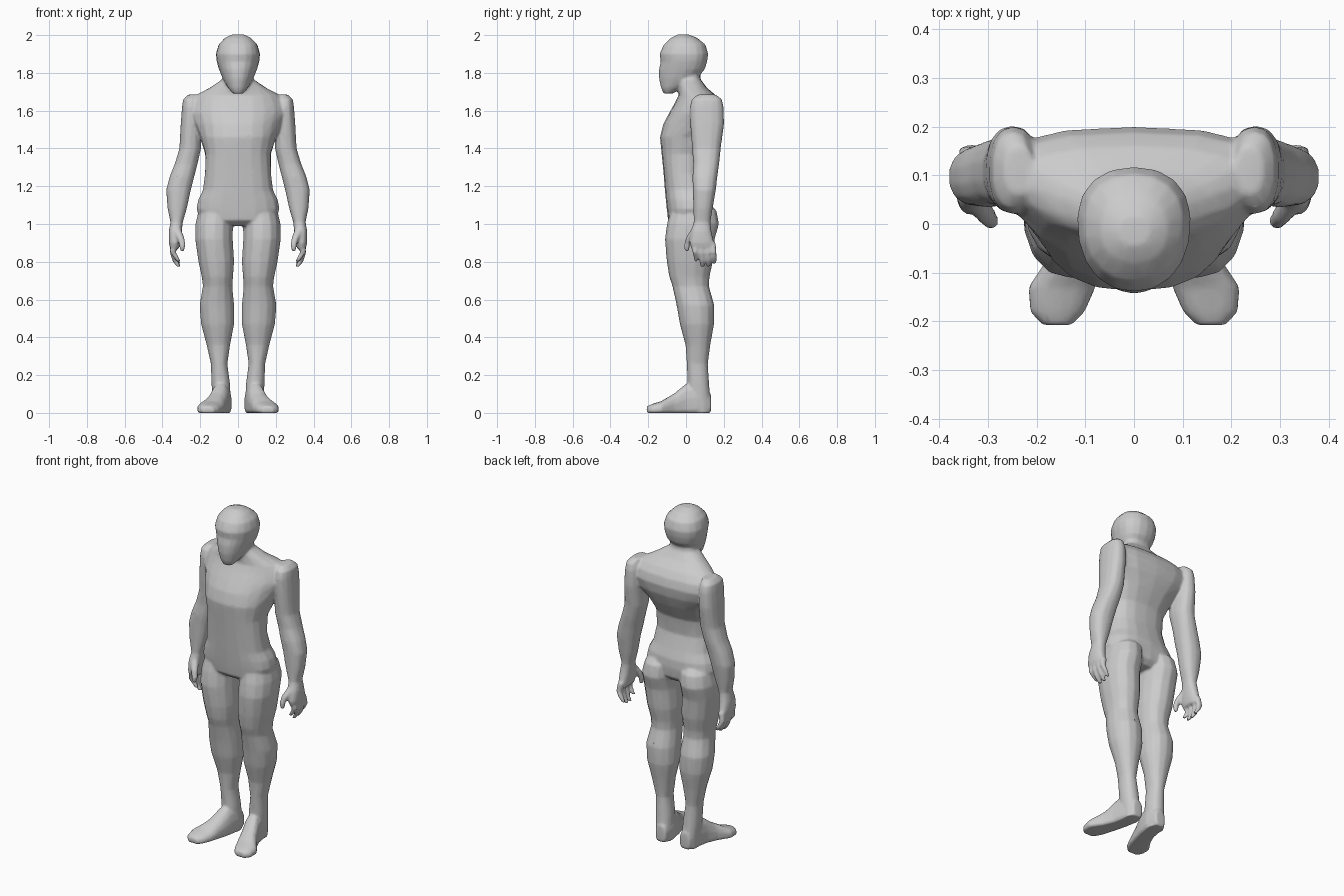
import bpy, bmesh, math
from mathutils import Vector

skin = bpy.data.materials.new("plain grey")
skin.diffuse_color = (0.6, 0.6, 0.6, 1)

bm = bmesh.new()


def power(v, e):
    return math.copysign(abs(v) ** e, v)


def loft(rings, side=1, axis="z", n=14, e=0.85):
    """Closed tube through rings (cx, cy, cz, r1, r2, skew), skew widens the back."""
    loops = []
    for cx, cy, cz, r1, r2, *skew in rings:
        k = skew[0] if skew else 0
        loop = []
        for i in range(n):
            a = 2 * math.pi * (i + 0.5) / n
            c, s = power(math.cos(a), e), power(math.sin(a), e)
            u, v = r1 * c * (1 + k * s), r2 * s
            p = (cx + u, cy + v, cz) if axis == "z" else (cx + u, cy, max(0, cz + v))
            loop.append(bm.verts.new((side * p[0], p[1], p[2])))
        loops.append(loop)
    faces = [bm.faces.new(loops[0]), bm.faces.new(loops[-1])]
    for a, b in zip(loops, loops[1:]):
        for i in range(n):
            j = (i + 1) % n
            faces.append(bm.faces.new((a[i], a[j], b[j], b[i])))
    bmesh.ops.recalc_face_normals(bm, faces=faces)


def centred(rows):
    """Rows of (z, front y, back y, half width, skew) on the middle line."""
    return [(0, (f + b) / 2, z, w, (b - f) / 2, k) for z, f, b, w, k in rows]


# Torso, shoulders and neck
loft(centred([
    (0.99, -0.06, 0.11, 0.10, 0), (1.02, -0.095, 0.14, 0.20, 0),
    (1.08, -0.102, 0.145, 0.222, 0), (1.13, -0.107, 0.142, 0.212, 0),
    (1.18, -0.112, 0.125, 0.187, 0), (1.27, -0.119, 0.10, 0.176, 0),
    (1.37, -0.129, 0.11, 0.174, 0.05), (1.46, -0.138, 0.16, 0.20, 0.1),
    (1.53, -0.12, 0.19, 0.235, 0.25), (1.59, -0.088, 0.20, 0.26, 0.28),
    (1.64, -0.06, 0.188, 0.25, 0.28), (1.68, -0.04, 0.16, 0.22, 0.2),
    (1.72, -0.04, 0.112, 0.15, 0.1), (1.765, -0.04, 0.078, 0.085, 0),
    (1.83, -0.05, 0.07, 0.07, 0)]), n=18, e=0.8)

# Head
loft(centred([
    (1.69, -0.118, -0.07, 0.027, 0), (1.72, -0.132, -0.02, 0.052, 0.1),
    (1.77, -0.143, 0.06, 0.08, 0.15), (1.82, -0.143, 0.10, 0.10, 0.15),
    (1.86, -0.134, 0.112, 0.112, 0.1), (1.90, -0.14, 0.118, 0.117, 0.08),
    (1.95, -0.118, 0.103, 0.103, 0.05), (1.985, -0.08, 0.06, 0.07, 0),
    (2.003, -0.045, 0.015, 0.033, 0)]), n=18, e=0.9)

for side in (1, -1):
    # Arm and palm
    loft([(0.235, 0.11, 1.685, 0.03, 0.05), (0.248, 0.11, 1.66, 0.043, 0.08),
          (0.247, 0.11, 1.62, 0.05, 0.09), (0.25, 0.112, 1.53, 0.054, 0.09),
          (0.253, 0.108, 1.40, 0.058, 0.076), (0.274, 0.107, 1.32, 0.061, 0.069),
          (0.297, 0.10, 1.25, 0.066, 0.066), (0.315, 0.097, 1.18, 0.066, 0.061),
          (0.322, 0.09, 1.08, 0.051, 0.051), (0.325, 0.085, 1.01, 0.033, 0.044),
          (0.332, 0.08, 0.96, 0.035, 0.055), (0.336, 0.083, 0.90, 0.031, 0.066),
          (0.335, 0.09, 0.87, 0.024, 0.062)], side)

    # Four curled fingers
    for y, tip in ((0.045, 0.80), (0.078, 0.772), (0.111, 0.775), (0.142, 0.79)):
        loft([(0.336, y, 0.90, 0.019, 0.016), (0.345, y + 0.004, 0.85, 0.017, 0.015),
              (0.332, y + 0.008, tip + 0.03, 0.015, 0.014),
              (0.312, y + 0.008, tip, 0.011, 0.010)], side, n=8)
    # Thumb
    loft([(0.322, 0.05, 0.97, 0.022, 0.025), (0.305, 0.02, 0.93, 0.021, 0.02),
          (0.294, 0.006, 0.89, 0.017, 0.016), (0.296, 0.004, 0.855, 0.011, 0.011)],
         side, n=8)

    # Leg
    loft([(0.11, 0.045, 1.11, 0.06, 0.08), (0.118, 0.04, 1.07, 0.092, 0.122),
          (0.126, 0.037, 1.00, 0.101, 0.138), (0.127, 0.02, 0.92, 0.101, 0.132),
          (0.115, 0.02, 0.80, 0.096, 0.122), (0.109, 0.018, 0.72, 0.084, 0.107),
          (0.108, 0.025, 0.67, 0.079, 0.097), (0.112, 0.05, 0.57, 0.093, 0.10),
          (0.108, 0.058, 0.47, 0.089, 0.091), (0.104, 0.063, 0.36, 0.063, 0.066),
          (0.10, 0.06, 0.26, 0.044, 0.056), (0.091, 0.066, 0.15, 0.05, 0.057),
          (0.085, 0.075, 0.05, 0.047, 0.056), (0.085, 0.075, 0, 0.046, 0.054)],
         side, e=0.92)

    # Foot, turned outward
    loft([(0.08, 0.132, 0.045, 0.034, 0.055), (0.085, 0.06, 0.05, 0.052, 0.11),
          (0.095, 0, 0.045, 0.052, 0.11), (0.115, -0.06, 0.03, 0.056, 0.075),
          (0.148, -0.13, 0.02, 0.07, 0.043), (0.157, -0.18, 0.015, 0.057, 0.032),
          (0.158, -0.208, 0.013, 0.03, 0.022)], side, axis="y")

mesh = bpy.data.meshes.new("body")
bm.to_mesh(mesh)
bm.free()
mesh.materials.append(skin)
body = bpy.data.objects.new("body", mesh)
bpy.context.collection.objects.link(body)

# Fuse the parts into one continuous smooth skin
fuse = body.modifiers.new("fuse", "REMESH")
fuse.mode = "VOXEL"
fuse.voxel_size = 0.007
fuse.use_smooth_shade = True
soften = body.modifiers.new("soften", "SMOOTH")
soften.factor = 0.5
soften.iterations = 5
reduce = body.modifiers.new("reduce", "DECIMATE")
reduce.ratio = 0.2
